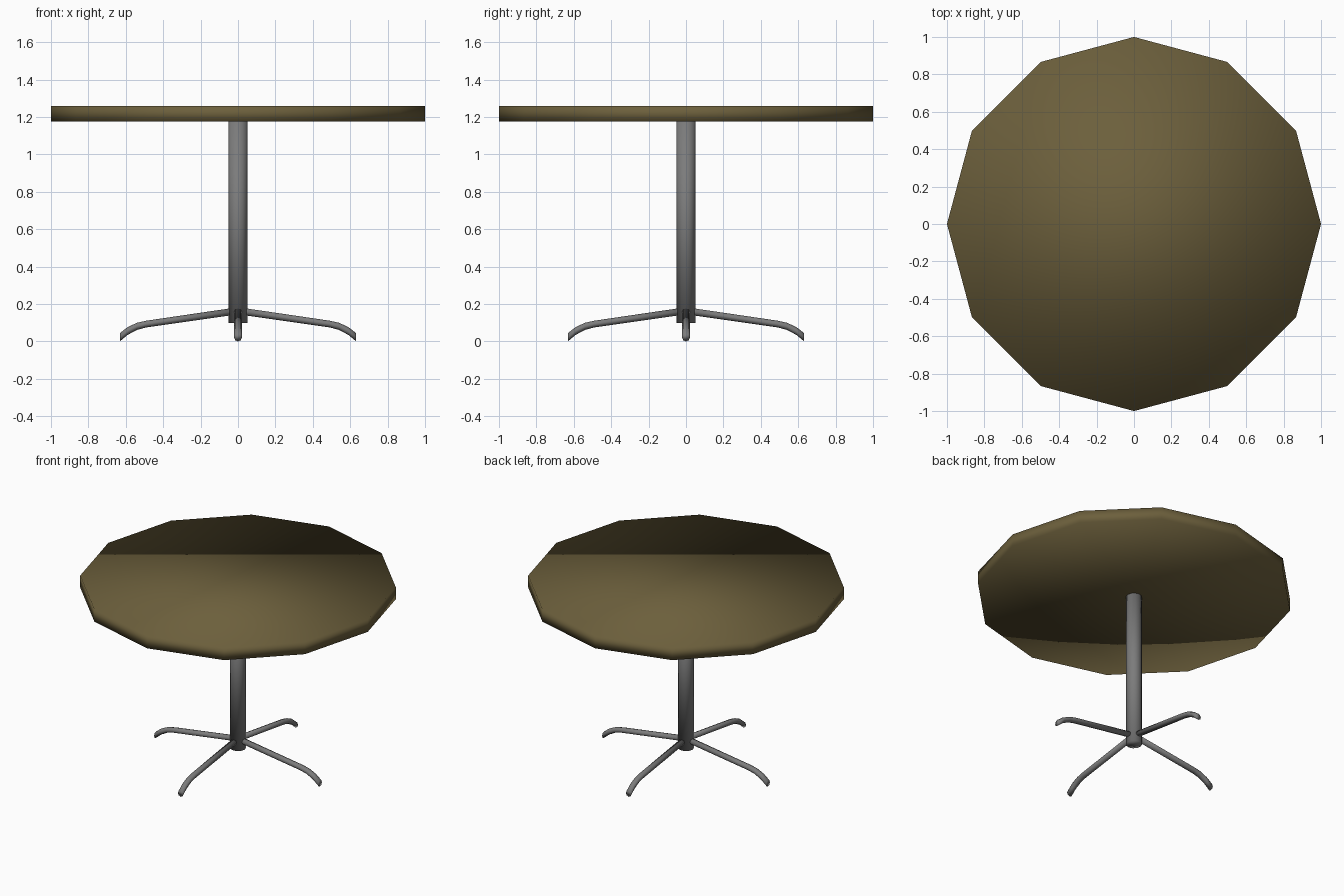
import bpy, bmesh, math

if "Cube" in bpy.data.objects:
    bpy.data.objects.remove(bpy.data.objects["Cube"])


def material(name, rgb):
    m = bpy.data.materials.new(name)
    m.diffuse_color = (*rgb, 1)
    m.use_nodes = True
    m.node_tree.nodes["Principled BSDF"].inputs["Base Color"].default_value = m.diffuse_color
    return m


def finish(bm, name, mat):
    bmesh.ops.recalc_face_normals(bm, faces=bm.faces)
    for f in bm.faces:
        f.smooth = True
    me = bpy.data.meshes.new(name)
    bm.to_mesh(me)
    bm.free()
    me.materials.append(mat)
    ob = bpy.data.objects.new(name, me)
    bpy.context.collection.objects.link(ob)
    return ob


def loft(bm, rings):
    """Bridge successive rings of points and cap both ends."""
    rings = [[bm.verts.new(p) for p in r] for r in rings]
    n = len(rings[0])
    for a, b in zip(rings, rings[1:]):
        for i in range(n):
            j = (i + 1) % n
            bm.faces.new((a[i], a[j], b[j], b[i]))
    return [bm.faces.new(rings[0]), bm.faces.new(rings[-1])]


def circle(r, z, n):
    return [(r * math.cos(2 * math.pi * i / n), r * math.sin(2 * math.pi * i / n), z)
            for i in range(n)]


wood = material("brown wood", (0.15, 0.115, 0.045))
metal = material("grey metal", (0.2, 0.2, 0.2))

# Twelve-sided top, softly shaded over its rim, with a fanned underside
bm = bmesh.new()
caps = loft(bm, [circle(1, 1.175, 12), circle(1, 1.26, 12)])
bmesh.ops.poke(bm, faces=[caps[0]])
finish(bm, "table_top", wood)

# Central post
bm = bmesh.new()
loft(bm, [circle(0.05, 0.1, 12), circle(0.05, 1.176, 12)])
finish(bm, "post", metal)

# Four feet: round bars running outward and curving down to the floor
path = [(0.0, 0.164), (0.49, 0.093), (0.54, 0.081), (0.59, 0.056), (0.632, 0.022)]
half_height = [0.019, 0.018, 0.019, 0.021, 0.022]
for k in range(4):
    a = k * math.pi / 2
    c, s = math.cos(a), math.sin(a)
    rings = []
    for (d, z), h in zip(path, half_height):
        ring = []
        for i in range(8):
            t = 2 * math.pi * i / 8
            w = 0.021 * math.cos(t)
            ring.append((d * c - w * s, d * s + w * c, z + h * math.sin(t)))
        rings.append(ring)
    bm = bmesh.new()
    loft(bm, rings)
    finish(bm, f"foot_{k + 1}", metal)
